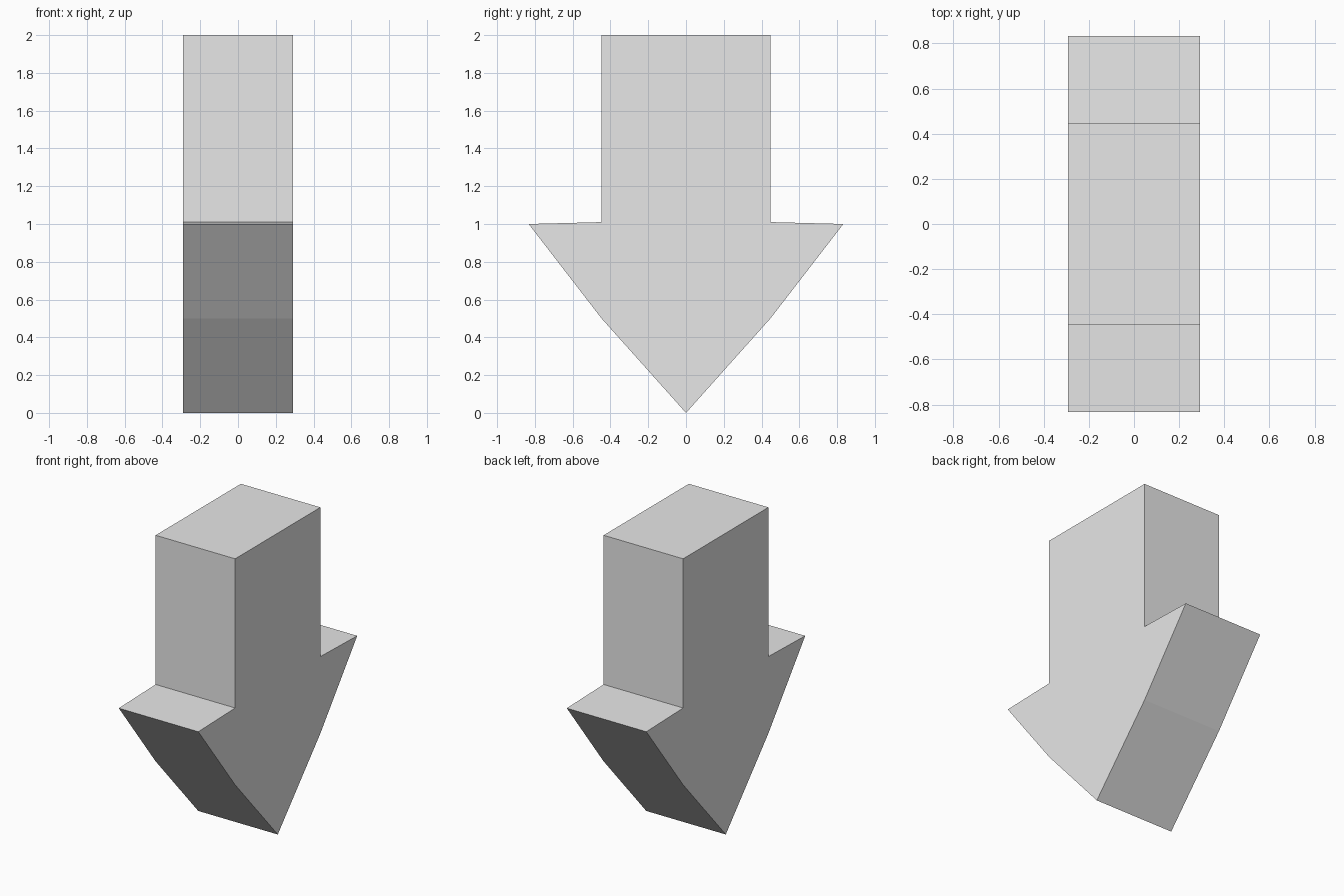
import bpy, bmesh

if "Cube" in bpy.data.objects:
    bpy.data.objects.remove(bpy.data.objects["Cube"])

HALF_WIDTH = 0.292

# Single flat grey
grey = bpy.data.materials.new("light grey")
grey.diffuse_color = (0.8, 0.8, 0.8, 1)
grey.use_nodes = True
grey.node_tree.nodes["Principled BSDF"].inputs["Base Color"].default_value = grey.diffuse_color

# Right half of the arrow profile (y, z), from the tip up to the shaft top
half = [(0.833, 1.0), (0.447, 1.01), (0.447, 2.0)]
right = [(0.447, 0.5)] + half
profile = [(0, 0)] + right + [(-y, z) for y, z in reversed(right)]

# Down arrow: profile extruded across x
bm = bmesh.new()
face = bm.faces.new([bm.verts.new((-HALF_WIDTH, y, z)) for y, z in profile])
ext = bmesh.ops.extrude_face_region(bm, geom=[face], use_keep_orig=True)
moved = [v for v in ext["geom"] if isinstance(v, bmesh.types.BMVert)]
bmesh.ops.translate(bm, vec=(2 * HALF_WIDTH, 0, 0), verts=moved)
bmesh.ops.recalc_face_normals(bm, faces=bm.faces)

mesh = bpy.data.meshes.new("down_arrow")
bm.to_mesh(mesh)
bm.free()
mesh.materials.append(grey)
arrow = bpy.data.objects.new("down_arrow", mesh)
bpy.context.collection.objects.link(arrow)
